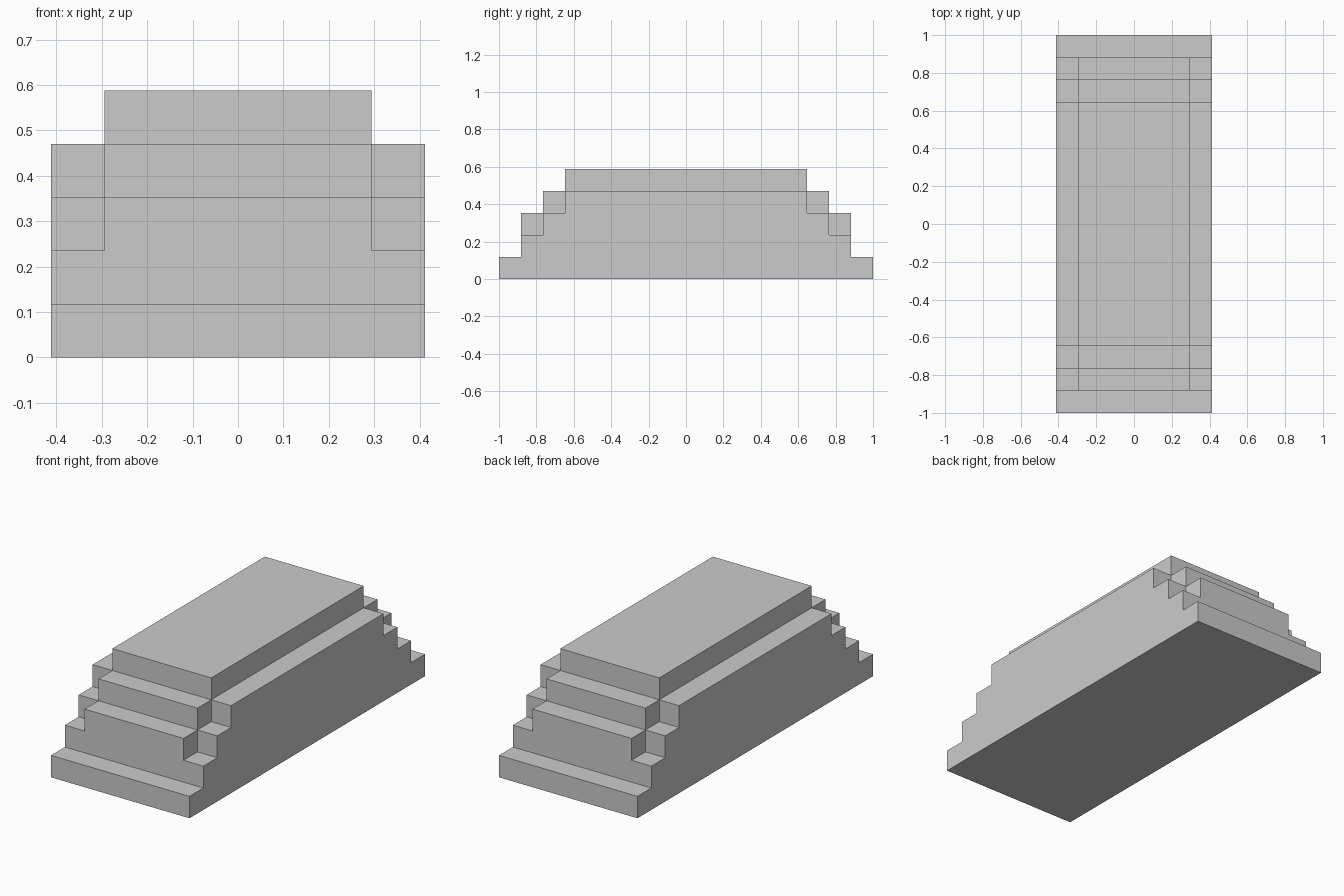
import bpy, bmesh, math

if "Cube" in bpy.data.objects:
    bpy.data.objects.remove(bpy.data.objects["Cube"])

U = 2 / 17  # one step

# Grid lines and block heights, in steps
XS = [-3.5, -2.5, 2.5, 3.5]
YS = [-8.5, -7.5, -6.5, -5.5, 5.5, 6.5, 7.5, 8.5]
SIDE = [1, 2, 3, 4, 3, 2, 1]
CORE = [1, 3, 4, 5, 4, 3, 1]
HEIGHTS = [SIDE, CORE, SIDE]


def height(i, j):
    inside = 0 <= i < 3 and 0 <= j < 7
    return HEIGHTS[i][j] if inside else 0


bm = bmesh.new()


def quad(*pts):
    bm.faces.new([bm.verts.new((x * U, y * U, z * U)) for x, y, z in pts])


for i in range(3):
    for j in range(7):
        x0, x1, y0, y1 = XS[i], XS[i + 1], YS[j], YS[j + 1]
        h = height(i, j)
        # tread and underside
        quad((x0, y0, h), (x1, y0, h), (x1, y1, h), (x0, y1, h))
        quad((x0, y1, 0), (x1, y1, 0), (x1, y0, 0), (x0, y0, 0))
        # risers wherever the neighbouring block is lower
        walls = [(-1, 0, (x0, y1), (x0, y0)), (1, 0, (x1, y0), (x1, y1)),
                 (0, -1, (x0, y0), (x1, y0)), (0, 1, (x1, y1), (x0, y1))]
        for di, dj, a, b in walls:
            for z in range(height(i + di, j + dj), h):
                quad((*a, z), (*b, z), (*b, z + 1), (*a, z + 1))

# weld into one shell and merge the flat areas
bmesh.ops.remove_doubles(bm, verts=bm.verts[:], dist=1e-4)
bmesh.ops.dissolve_limit(bm, angle_limit=math.radians(1),
                         verts=bm.verts[:], edges=bm.edges[:])
bmesh.ops.recalc_face_normals(bm, faces=bm.faces[:])

mesh = bpy.data.meshes.new("stepped_platform")
bm.to_mesh(mesh)
bm.free()
platform = bpy.data.objects.new("stepped_platform", mesh)
bpy.context.collection.objects.link(platform)
